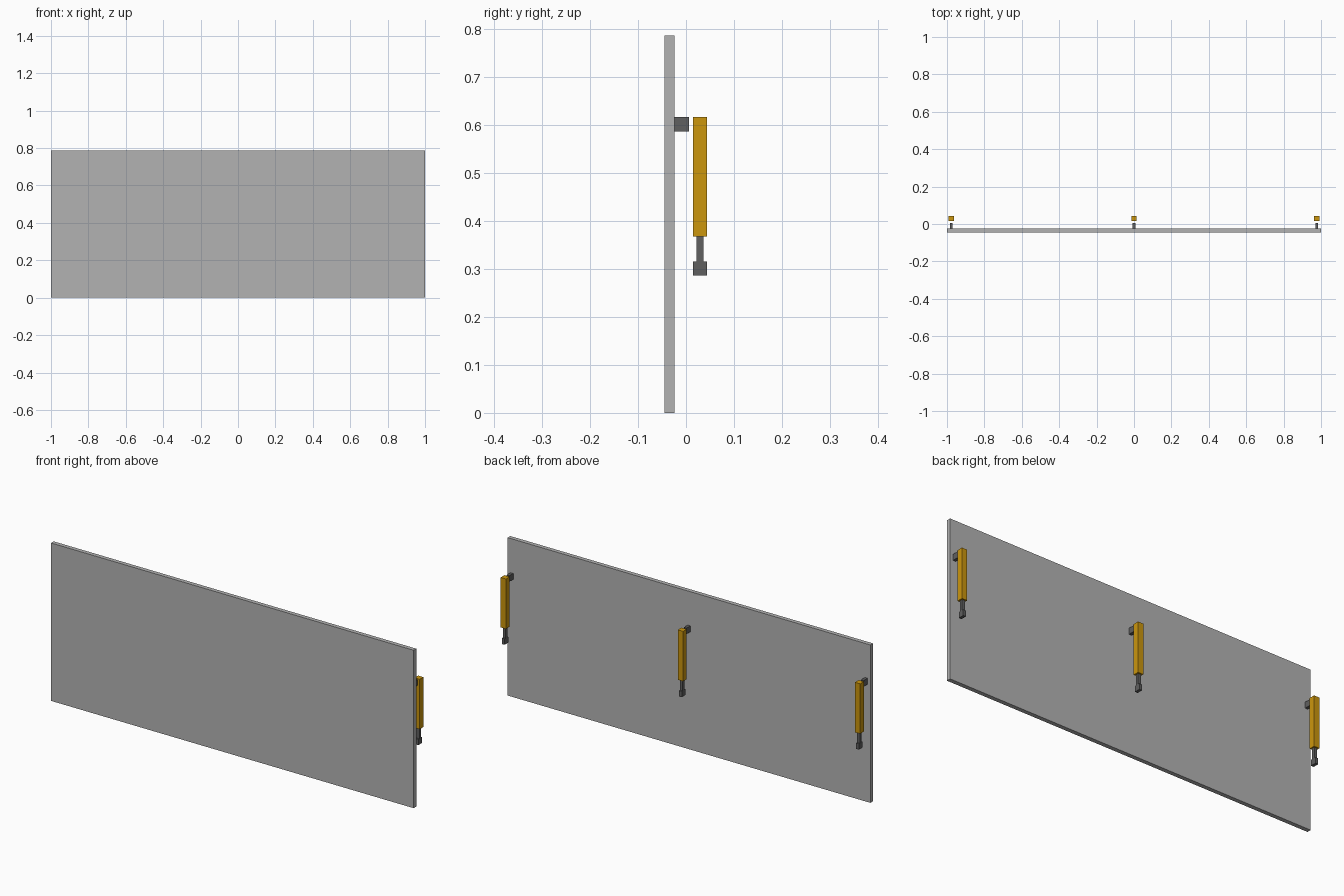
import bpy

if "Cube" in bpy.data.objects:
    bpy.data.objects.remove(bpy.data.objects["Cube"])


def material(name, rgb):
    m = bpy.data.materials.new(name)
    m.diffuse_color = (*rgb, 1.0)
    m.use_nodes = True
    m.node_tree.nodes["Principled BSDF"].inputs["Base Color"].default_value = m.diffuse_color
    return m


PANEL_GREY = material("panel grey", (0.45, 0.45, 0.45))
DARK_STEEL = material("dark steel", (0.115, 0.115, 0.115))
AMBER = material("amber yellow", (0.60, 0.305, 0.004))


def box(name, x, y, z, mat):
    """Box from (min, max) extents on each axis."""
    extents = (x, y, z)
    bpy.ops.mesh.primitive_cube_add(
        size=1, location=[(a + b) / 2 for a, b in extents])
    ob = bpy.context.object
    ob.name = name
    ob.scale = [b - a for a, b in extents]
    bpy.ops.object.transform_apply(location=False, rotation=False, scale=True)
    ob.data.materials.append(mat)
    return ob


# Large flat panel
box("panel", (-1, 1), (-0.045, -0.024), (0, 0.787), PANEL_GREY)

# Three actuators along the back of the panel
for side, cx in (("left", -0.977), ("middle", 0.0), ("right", 0.977)):
    def span(half):
        return (cx - half, cx + half)

    # Mounting lug on the panel
    box(f"{side}_bracket", span(0.0075), (-0.024, 0.006), (0.587, 0.617), DARK_STEEL)
    # Square actuator body
    box(f"{side}_actuator_body", span(0.0145), (0.015, 0.044), (0.368, 0.617), AMBER)
    # Rod reaching into the end block
    box(f"{side}_rod", span(0.0075), (0.022, 0.037), (0.301, 0.368), DARK_STEEL)
    # End block
    box(f"{side}_rod_end", span(0.0075), (0.015, 0.044), (0.287, 0.316), DARK_STEEL)
